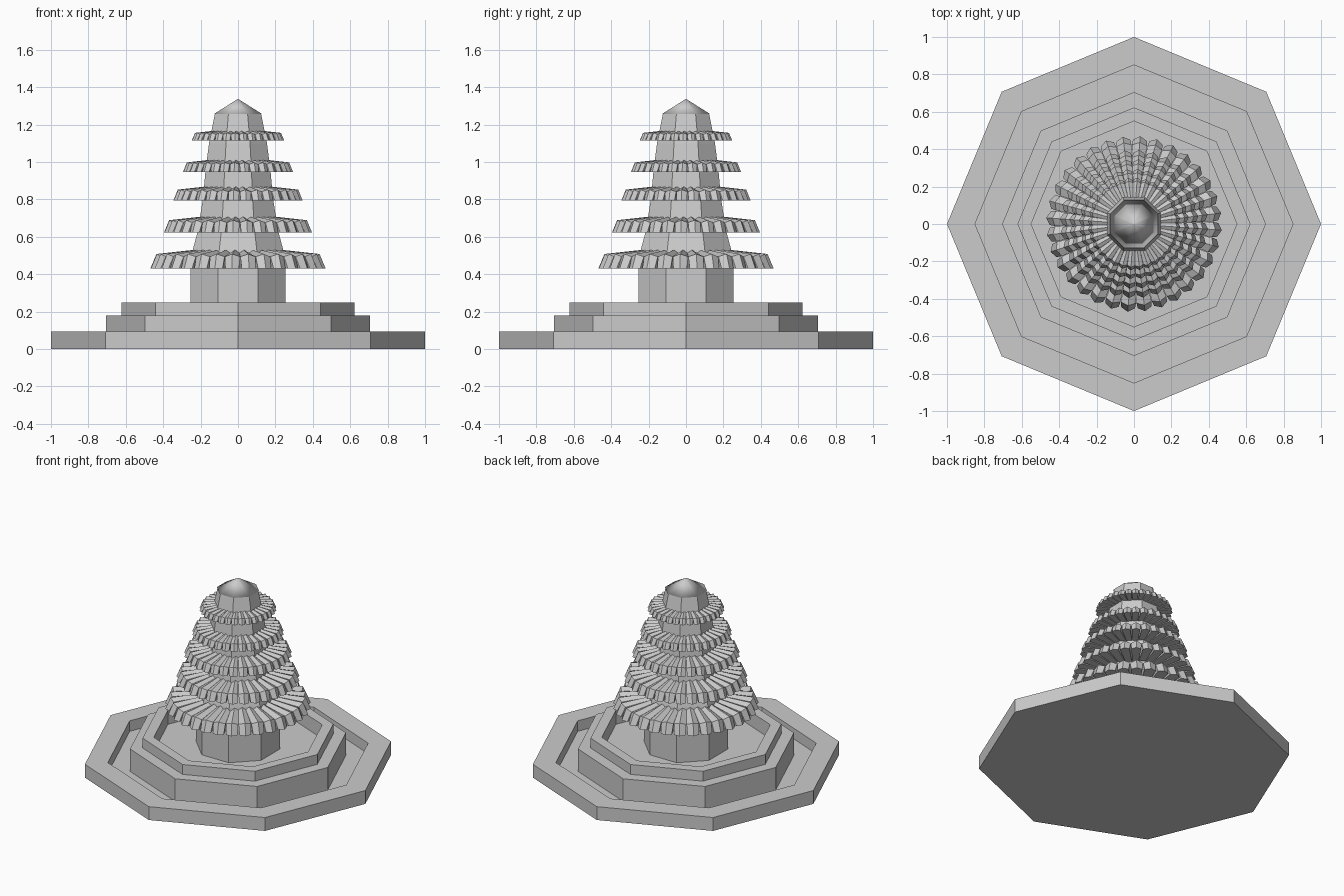
import bpy, bmesh
from math import pi, cos, sin, radians

if "Cube" in bpy.data.objects:
    bpy.data.objects.remove(bpy.data.objects["Cube"])


def finish(name, bm, smooth=False):
    bmesh.ops.recalc_face_normals(bm, faces=bm.faces)
    me = bpy.data.meshes.new(name)
    bm.to_mesh(me)
    bm.free()
    for p in me.polygons:
        p.use_smooth = smooth
    ob = bpy.data.objects.new(name, me)
    bpy.context.collection.objects.link(ob)
    return ob


def lathe(name, profile, sides=8, turn=0.0, smooth=False):
    """Stack of polygon rings (radius, z), closed at both ends."""
    bm = bmesh.new()
    rings = [[bm.verts.new((r * cos(turn + 2 * pi * i / sides),
                            r * sin(turn + 2 * pi * i / sides), z))
              for i in range(sides)] for r, z in profile]
    for a, b in zip(rings, rings[1:]):
        for i in range(sides):
            j = (i + 1) % sides
            bm.faces.new((a[i], a[j], b[j], b[i]))
    bm.faces.new(rings[0])
    bm.faces.new(rings[-1])
    return finish(name, bm, smooth)


def leaf_ring(name, R, z0, h, count=32, offset=radians(-4)):
    """Ring of ridged, drooping leaves with flat undersides."""
    # stations: ridge radius, ridge z, side radius, side z, half width
    stations = [(0.45, 1.0, 0.45, 0.85, 0.045),
                (0.93, 0.76, 0.895, 0.62, 0.086),
                (1.0, 0.0, 0.955, 0.0, 0.078),
                (0.45, 0.0, 0.45, 0.0, 0.045)]
    bm = bmesh.new()
    for k in range(count):
        a = offset + 2 * pi * k / count
        rows = []
        for rr, rz, sr, sz, w in stations:
            pts = [(sr, -w, sz), (rr, 0, rz), (sr, w, sz)]
            rows.append([bm.verts.new((R * (x * cos(a) - y * sin(a)),
                                       R * (x * sin(a) + y * cos(a)),
                                       z0 + h * z)) for x, y, z in pts])
        for i in range(4):
            p, q = rows[i], rows[(i + 1) % 4]
            for j in (0, 1):
                bm.faces.new((p[j], p[j + 1], q[j + 1], q[j]))
        for j in (0, 2):
            bm.faces.new([r[j] for r in rows])
    return finish(name, bm)


# Octagonal stepped basin with a moat and an upper pool
lathe("stepped_basin", [(1.0, 0), (1.0, 0.095), (0.85, 0.095), (0.85, 0.02),
                        (0.705, 0.02), (0.705, 0.18), (0.623, 0.18),
                        (0.623, 0.25), (0.55, 0.25), (0.55, 0.15)])

# Tapered octagonal column, flats facing the axes
flat = 1 / cos(pi / 8)
column = [(0.255, 0.14), (0.255, 0.45), (0.242, 0.53), (0.215, 0.63),
          (0.188, 0.80), (0.174, 0.95), (0.155, 1.10), (0.123, 1.26)]
lathe("column", [(r * flat, z) for r, z in column], turn=pi / 8)

# Low pointed cap
lathe("cap", [(0.128 * flat, 1.257), (0.001, 1.337)], turn=pi / 8, smooth=True)

# Five leaf tiers, shrinking upward
tiers = [(0.47, 0.43, 0.103), (0.397, 0.622, 0.088), (0.347, 0.793, 0.078),
         (0.295, 0.946, 0.068), (0.248, 1.114, 0.055)]
for n, (R, z, h) in enumerate(tiers):
    leaf_ring(f"leaf_tier_{n + 1}", R, z, h)
